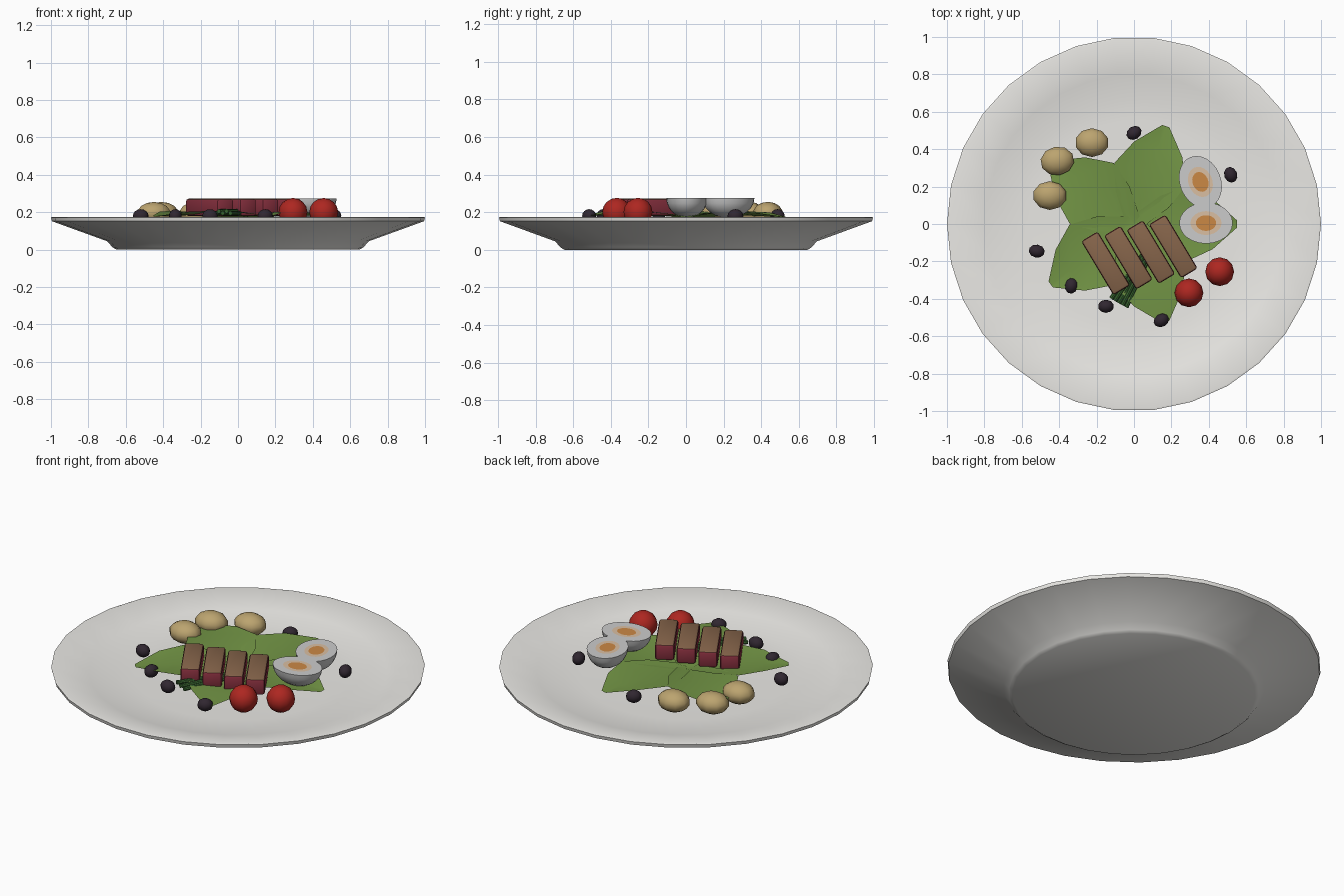
import bpy, bmesh, math
from mathutils import Matrix, Vector

if "Cube" in bpy.data.objects:
    bpy.data.objects.remove(bpy.data.objects["Cube"])


def mat(name, r, g, b):
    m = bpy.data.materials.new(name)
    m.diffuse_color = (r, g, b, 1)
    m.use_nodes = True
    m.node_tree.nodes["Principled BSDF"].inputs["Base Color"].default_value = m.diffuse_color
    return m


PLATE = mat("ceramic", 0.83, 0.82, 0.79)
LEAF = mat("leaf_green", 0.17, 0.30, 0.06)
BEAN = mat("bean_green", 0.04, 0.13, 0.03)
TOMATO = mat("tomato_red", 0.42, 0.02, 0.015)
POTATO = mat("potato_tan", 0.50, 0.37, 0.16)
OLIVE = mat("olive_black", 0.03, 0.02, 0.03)
WHITE = mat("egg_white", 0.80, 0.80, 0.78)
YOLK_EDGE = mat("yolk_edge", 0.70, 0.52, 0.36)
YOLK = mat("egg_yolk", 0.60, 0.25, 0.06)
RARE = mat("rare_red", 0.25, 0.03, 0.05)
SEAR = mat("seared_brown", 0.24, 0.13, 0.07)


def finish(name, bm, mats, angle=40):
    bmesh.ops.recalc_face_normals(bm, faces=bm.faces)
    me = bpy.data.meshes.new(name)
    bm.to_mesh(me)
    bm.free()
    ob = bpy.data.objects.new(name, me)
    bpy.context.collection.objects.link(ob)
    for m in mats:
        me.materials.append(m)
    bpy.ops.object.select_all(action='DESELECT')
    ob.select_set(True)
    bpy.context.view_layer.objects.active = ob
    bpy.ops.object.shade_smooth_by_angle(angle=math.radians(angle))
    return ob


def ellipsoid(name, m, loc, radii, turn=0, seg=10, rings=7):
    bm = bmesh.new()
    bmesh.ops.create_uvsphere(bm, u_segments=seg, v_segments=rings, radius=1)
    bm.transform(Matrix.Translation(loc) @ Matrix.Rotation(math.radians(turn), 4, 'Z')
                 @ Matrix.Diagonal((*radii, 1)))
    return finish(name, bm, [m], 60)


# Plate: lathed profile, 30 sides
profile = [(0, 0), (0.65, 0), (0.67, 0.012), (0.70, 0.045), (0.995, 0.152),
           (1, 0.172), (0.99, 0.175), (0.80, 0.137), (0.66, 0.115), (0.55, 0.11), (0, 0.11)]
bm = bmesh.new()
vs = [bm.verts.new((r, 0, z)) for r, z in profile]
es = [bm.edges.new(p) for p in zip(vs, vs[1:])]
bmesh.ops.spin(bm, geom=vs + es, cent=(0, 0, 0), axis=(0, 0, 1),
               angle=math.tau, steps=30, use_duplicate=False)
bmesh.ops.remove_doubles(bm, verts=bm.verts, dist=1e-4)
finish("plate", bm, [PLATE])

# Lettuce: five folded leaves around the middle
sections = [(0.0, 0.05, 0.165), (0.14, 0.15, 0.18), (0.28, 0.20, 0.19),
            (0.42, 0.135, 0.185), (0.55, 0.02, 0.172)]
for i in range(5):
    bm = bmesh.new()
    rows = [[bm.verts.new((r, s * w, z + (0.012 if s else -0.008) * min(1, w / 0.13)))
             for s in (-1, 0, 1)] for r, w, z in sections]
    for a, b in zip(rows, rows[1:]):
        for k in (0, 1):
            bm.faces.new((a[k], b[k], b[k + 1], a[k + 1]))
    bm.transform(Matrix.Translation((0, 0, 0.002 * i)) @
                 Matrix.Rotation(math.radians(72 * i), 4, 'Z'))
    finish(f"lettuce_leaf_{i}", bm, [LEAF])

# Green beans: small bundle under the fillet
side = Vector((0.86, -0.5, 0))
for i in range(5):
    turn = math.radians(60 + (i - 2) * 3)
    mid = Vector((0.0, -0.28, 0.195 + 0.01 * (i % 2))) + side * (i - 2) * 0.015
    bm = bmesh.new()
    bmesh.ops.create_cone(bm, cap_ends=True, segments=8, radius1=0.012,
                          radius2=0.012, depth=0.33)
    bm.transform(Matrix.Translation(mid) @ Matrix.Rotation(turn, 4, 'Z')
                 @ Matrix.Rotation(math.pi / 2, 4, 'Y'))
    finish(f"green_bean_{i}", bm, [BEAN])

# Seared fillet slices: red sides, brown top and bottom
for i, (x, y) in enumerate([(-0.152, -0.21), (-0.03, -0.18), (0.09, -0.15), (0.21, -0.12)]):
    bm = bmesh.new()
    bmesh.ops.create_cube(bm, size=1)
    bm.transform(Matrix.Diagonal((0.335, 0.103, 0.093, 1)))
    bmesh.ops.bevel(bm, geom=list(bm.edges), offset=0.014, segments=2,
                    profile=0.5, affect='EDGES')
    bm.normal_update()
    for f in bm.faces:
        f.material_index = int(abs(f.normal.z) > 0.5)
    bm.transform(Matrix.Translation((x, y, 0.226)) @
                 Matrix.Rotation(math.radians(-59), 4, 'Z'))
    finish(f"fillet_slice_{i}", bm, [RARE, SEAR])

# Halved eggs: lower half ellipsoid, flat cut face with yolk
for i, (x, y, turn) in enumerate([(0.355, 0.225, -68), (0.385, 0.005, 0)]):
    bm = bmesh.new()
    bmesh.ops.create_uvsphere(bm, u_segments=24, v_segments=12, radius=1)
    bmesh.ops.bisect_plane(bm, geom=bm.verts[:] + bm.edges[:] + bm.faces[:], dist=1e-4,
                           plane_co=(0, 0, 0), plane_no=(0, 0, 1), clear_outer=True)
    rim = [e for e in bm.edges if e.is_boundary]
    cap = bmesh.ops.contextual_create(bm, geom=rim)["faces"]
    for k, step in enumerate((0.42, 0.2)):
        bmesh.ops.inset_region(bm, faces=cap, thickness=step)
        cap[0].material_index = 2
    for f in bm.faces:
        r = max(v.co.length for v in f.verts)
        if all(abs(v.co.z) < 1e-3 for v in f.verts):
            f.material_index = 0 if r > 0.7 else 1 if r > 0.5 else 2
    bm.transform(Matrix.Translation((x, y, 0.274)) @ Matrix.Rotation(math.radians(turn), 4, 'Z')
                 @ Matrix.Diagonal((0.143, 0.11, 0.105, 1)))
    finish(f"egg_half_{i}", bm, [WHITE, YOLK_EDGE, YOLK], 50)

# Cherry tomatoes
for i, (x, y) in enumerate([(0.458, -0.255), (0.294, -0.368)]):
    ellipsoid(f"cherry_tomato_{i}", TOMATO, (x, y, 0.2), (0.077, 0.077, 0.076), 0, 12, 8)

# Potatoes
for i, (x, y, turn) in enumerate([(-0.225, 0.435, 0), (-0.41, 0.337, 10), (-0.45, 0.152, 0)]):
    ellipsoid(f"potato_{i}", POTATO, (x, y, 0.195), (0.093, 0.079, 0.06), turn)

# Olives
for i, (x, y, turn) in enumerate([(0, 0.487, 35), (0.517, 0.263, 110), (-0.52, -0.145, -10),
                                  (-0.335, -0.33, 80), (-0.15, -0.44, 0), (0.146, -0.515, 30)]):
    ellipsoid(f"olive_{i}", OLIVE, (x, y, 0.18), (0.043, 0.035, 0.036), turn, 10, 8)
